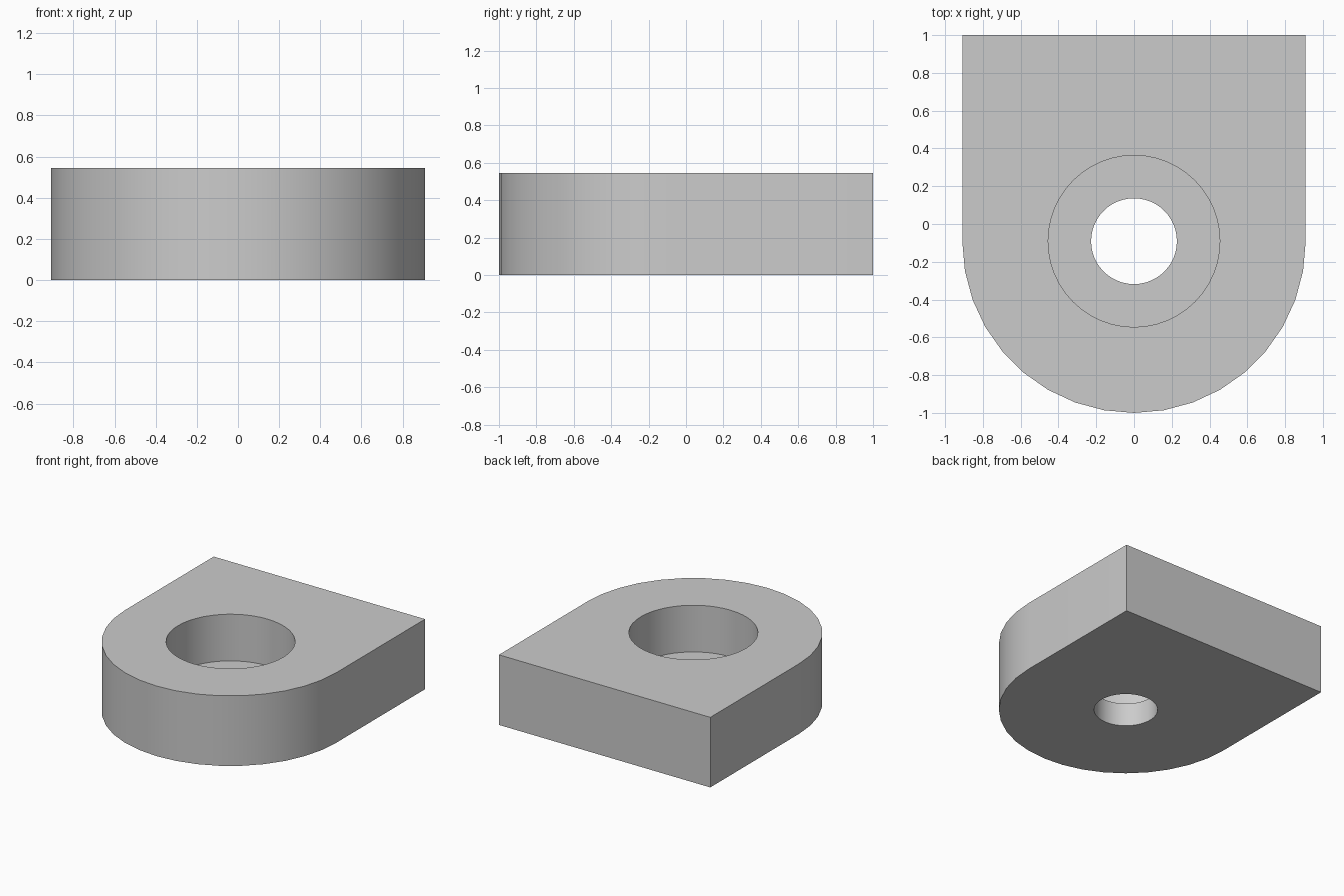
import bpy
import bmesh
from math import cos, sin, pi, radians

if "Cube" in bpy.data.objects:
    bpy.data.objects.remove(bpy.data.objects["Cube"], do_unlink=True)

RADIUS = 0.909       # rounded end, also half the width
HEIGHT = 0.545
CENTRE_Y = -0.091    # shared axis of the rounded end and the holes
LEDGE_Z = 0.182      # floor of the counterbore
ARC_STEPS = 18

grey = bpy.data.materials.new("light grey")
grey.use_nodes = True
colour = (0.6, 0.6, 0.6, 1)
grey.diffuse_color = colour
grey.node_tree.nodes["Principled BSDF"].inputs["Base Color"].default_value = colour


def make_plate():
    """Square-backed plate with a half-round front."""
    outline = [(RADIUS, 1), (-RADIUS, 1)]
    for i in range(ARC_STEPS + 1):
        a = pi + pi * i / ARC_STEPS
        outline.append((RADIUS * cos(a), CENTRE_Y + RADIUS * sin(a)))
    bm = bmesh.new()
    base = bm.faces.new([bm.verts.new((x, y, 0)) for x, y in outline])
    top = bmesh.ops.extrude_face_region(bm, geom=[base])["geom"]
    verts = [v for v in top if isinstance(v, bmesh.types.BMVert)]
    bmesh.ops.translate(bm, verts=verts, vec=(0, 0, HEIGHT))
    bmesh.ops.recalc_face_normals(bm, faces=bm.faces)
    mesh = bpy.data.meshes.new("mounting_plate")
    bm.to_mesh(mesh)
    bm.free()
    mesh.materials.append(grey)
    obj = bpy.data.objects.new("mounting_plate", mesh)
    bpy.context.collection.objects.link(obj)
    return obj


def drill(obj, name, radius, bottom, top):
    """Cut a vertical round hole through part of the plate."""
    bpy.ops.mesh.primitive_cylinder_add(
        vertices=48, radius=radius, depth=top - bottom,
        location=(0, CENTRE_Y, (top + bottom) / 2))
    cutter = bpy.context.object
    cutter.name = name
    cutter.hide_render = True
    cutter.data.materials.append(grey)
    mod = obj.modifiers.new(name, "BOOLEAN")
    mod.operation = "DIFFERENCE"
    mod.solver = "EXACT"
    mod.object = cutter
    bpy.ops.object.select_all(action="DESELECT")
    bpy.context.view_layer.objects.active = obj
    obj.select_set(True)
    bpy.ops.object.modifier_apply(modifier=mod.name)
    bpy.data.objects.remove(cutter, do_unlink=True)


# Plate, wide counterbore from above, narrow hole right through
plate = make_plate()
drill(plate, "counterbore", RADIUS / 2, LEDGE_Z, HEIGHT + 0.2)
drill(plate, "through_hole", RADIUS / 4, -0.2, LEDGE_Z + 0.2)
bpy.ops.object.shade_smooth_by_angle(angle=radians(30))
